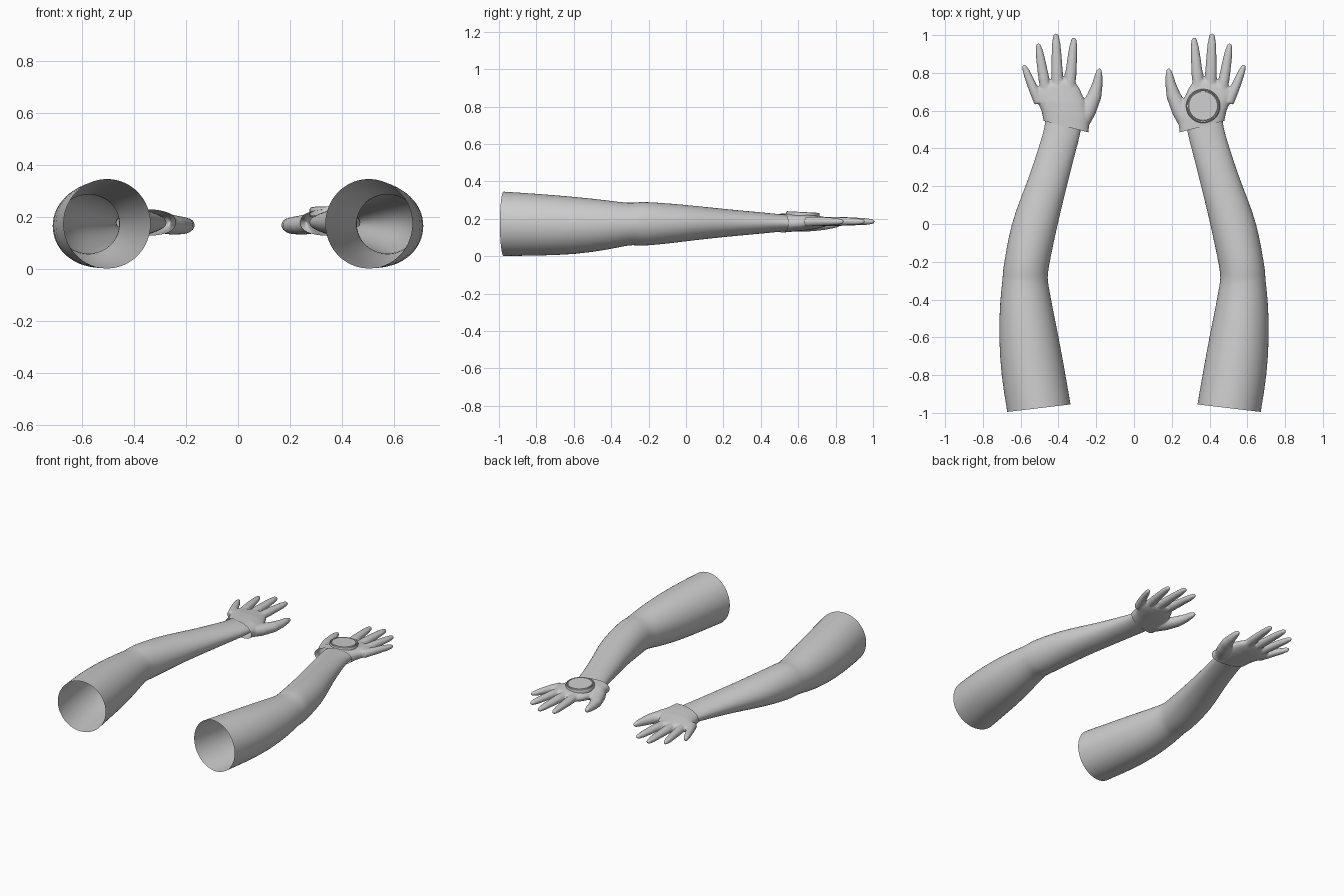
import bpy, bmesh, math
from mathutils import Vector

if "Cube" in bpy.data.objects:
    bpy.data.objects.remove(bpy.data.objects["Cube"])


def loft(bm, sections, n=32, caps=False, power=1.0):
    """Skin oval rings; each section is (ax, ay, bx, by, z_low, z_high)."""
    rings = []
    for ax, ay, bx, by, lo, hi in sections:
        ring = []
        for i in range(n):
            t = 2 * math.pi * i / n
            c, s = math.cos(t), math.sin(t)
            c = math.copysign(abs(c) ** power, c)
            s = math.copysign(abs(s) ** power, s)
            ring.append(bm.verts.new(((ax + bx) / 2 + c * (bx - ax) / 2,
                                      (ay + by) / 2 + c * (by - ay) / 2,
                                      (lo + hi) / 2 + s * (hi - lo) / 2)))
        rings.append(ring)
    for r, q in zip(rings, rings[1:]):
        for i in range(n):
            j = (i + 1) % n
            bm.faces.new((r[i], r[j], q[j], q[i]))
    if caps:
        bm.faces.new(rings[0][::-1])
        bm.faces.new(rings[-1])


def finger(bm, path):
    """Tapered finger along (x, y, z, half width, half height) points, rounded tip."""
    secs = []
    pts = [Vector(p[:2]) for p in path]
    for i, (x, y, z, w, h) in enumerate(path):
        d = (pts[min(i + 1, len(pts) - 1)] - pts[max(i - 1, 0)]).normalized()
        secs.append((x - d.y * w, y + d.x * w, x + d.y * w, y - d.x * w, z - h, z + h))
    for k in (0.3, 0.6, 0.85, 0.98):
        f = math.sqrt(1 - k * k)
        cx, cy = x + d.x * w * k * 1.3, y + d.y * w * k * 1.3
        secs.append((cx - d.y * w * f, cy + d.x * w * f,
                     cx + d.y * w * f, cy - d.x * w * f, z - h * f, z + h * f))
    loft(bm, secs, 16, True)


def make(name, bm):
    bmesh.ops.recalc_face_normals(bm, faces=bm.faces)
    me = bpy.data.meshes.new(name)
    bm.to_mesh(me)
    bm.free()
    ob = bpy.data.objects.new(name, me)
    bpy.context.collection.objects.link(ob)
    return ob


def smooth(ob, angle=40):
    bpy.ops.object.select_all(action='DESELECT')
    ob.select_set(True)
    bpy.context.view_layer.objects.active = ob
    bpy.ops.object.shade_smooth_by_angle(angle=math.radians(angle))


def mirror(ob):
    m = ob.modifiers.new("mirror", 'MIRROR')
    m.use_mirror_merge = False


# Arms: open sleeve-like tubes with an elbow crease
bm = bmesh.new()
loft(bm, [
    (.335, -.955, .672, -.995, 0, .346),
    (.365, -.78, .705, -.80, .002, .334),
    (.400, -.59, .717, -.59, .008, .318),
    (.435, -.42, .710, -.40, .035, .298),
    (.453, -.32, .695, -.285, .060, .283),
    (.458, -.285, .695, -.25, .057, .289),
    (.452, -.23, .687, -.20, .055, .291),
    (.425, -.10, .665, -.07, .068, .282),
    (.397, .03, .632, .06, .085, .270),
    (.350, .22, .558, .24, .105, .250),
    (.310, .38, .500, .42, .120, .235),
    (.285, .47, .470, .52, .130, .225),
    (.275, .54, .468, .58, .135, .220)])
arms = make("arms", bm)
smooth(arms, 80)
mirror(arms)
arms.modifiers.new("round", 'SUBSURF').levels = 1

# Gloved hand: palm and fingers fused into one skin
bm = bmesh.new()
loft(bm, [
    (.250, .42, .474, .47, .126, .228),
    (.240, .485, .478, .545, .126, .229),
    (.236, .56, .490, .60, .132, .228),
    (.255, .64, .512, .65, .138, .224),
    (.285, .71, .525, .68, .146, .217),
    (.312, .755, .525, .70, .155, .212),
    (.330, .772, .510, .722, .165, .205)], 32, True, 0.85)
for bx, by, tx, ty, w in ((.343, .70, .319, .965, .030), (.404, .70, .413, .987, .031),
                          (.462, .68, .505, .936, .029), (.502, .64, .578, .826, .026)):
    mix = lambda k: (bx + (tx - bx) * k, by + (ty - by) * k)
    finger(bm, [(*mix(0), .184, w, .026), (*mix(.35), .186, w, .025),
                (*mix(.65), .186, w * .88, .022), (*mix(.88), .185, w * .74, .019),
                (*mix(1), .185, w * .55, .015)])
finger(bm, [(.290, .52, .175, .045, .040), (.246, .60, .168, .046, .038),
            (.209, .68, .166, .038, .033), (.194, .74, .167, .028, .027),
            (.187, .79, .170, .020, .021), (.185, .805, .170, .015, .017)])
raw = make("gloves_raw", bm)
rm = raw.modifiers.new("fuse", 'REMESH')
rm.mode = 'VOXEL'
rm.voxel_size = 0.006
sm = raw.modifiers.new("soften", 'SMOOTH')
sm.factor, sm.iterations = 0.5, 4
dg = bpy.context.evaluated_depsgraph_get()
bm = bmesh.new()
bm.from_mesh(bpy.data.meshes.new_from_object(raw.evaluated_get(dg)))
bpy.data.objects.remove(raw)
# Cut the slanted cuff opening
bmesh.ops.bisect_plane(bm, geom=bm.verts[:] + bm.edges[:] + bm.faces[:],
                       plane_co=(.475, .545, .18), plane_no=(-.06, .235, 0),
                       clear_inner=True)
gloves = make("gloves", bm)
smooth(gloves, 60)
mirror(gloves)

# Round plate with a grooved rim on the back of one hand
bm = bmesh.new()
profile = [(.076, 0), (.078, -.007), (.082, -.007), (.084, 0), (.088, -.002),
           (.090, -.006), (.090, -.035)]
loft_rings = []
for r, z in profile:
    loft_rings.append([bm.verts.new((r * math.cos(math.tau * i / 48),
                                     r * math.sin(math.tau * i / 48), z)) for i in range(48)])
bm.faces.new(loft_rings[0])
for p, q in zip(loft_rings, loft_rings[1:]):
    for i in range(48):
        j = (i + 1) % 48
        bm.faces.new((p[i], q[i], q[j], p[j]))
plate = make("hand_plate", bm)
plate.location = (.366, .625, .236)
plate.rotation_euler = (math.radians(-3), 0, 0)
smooth(plate, 35)
